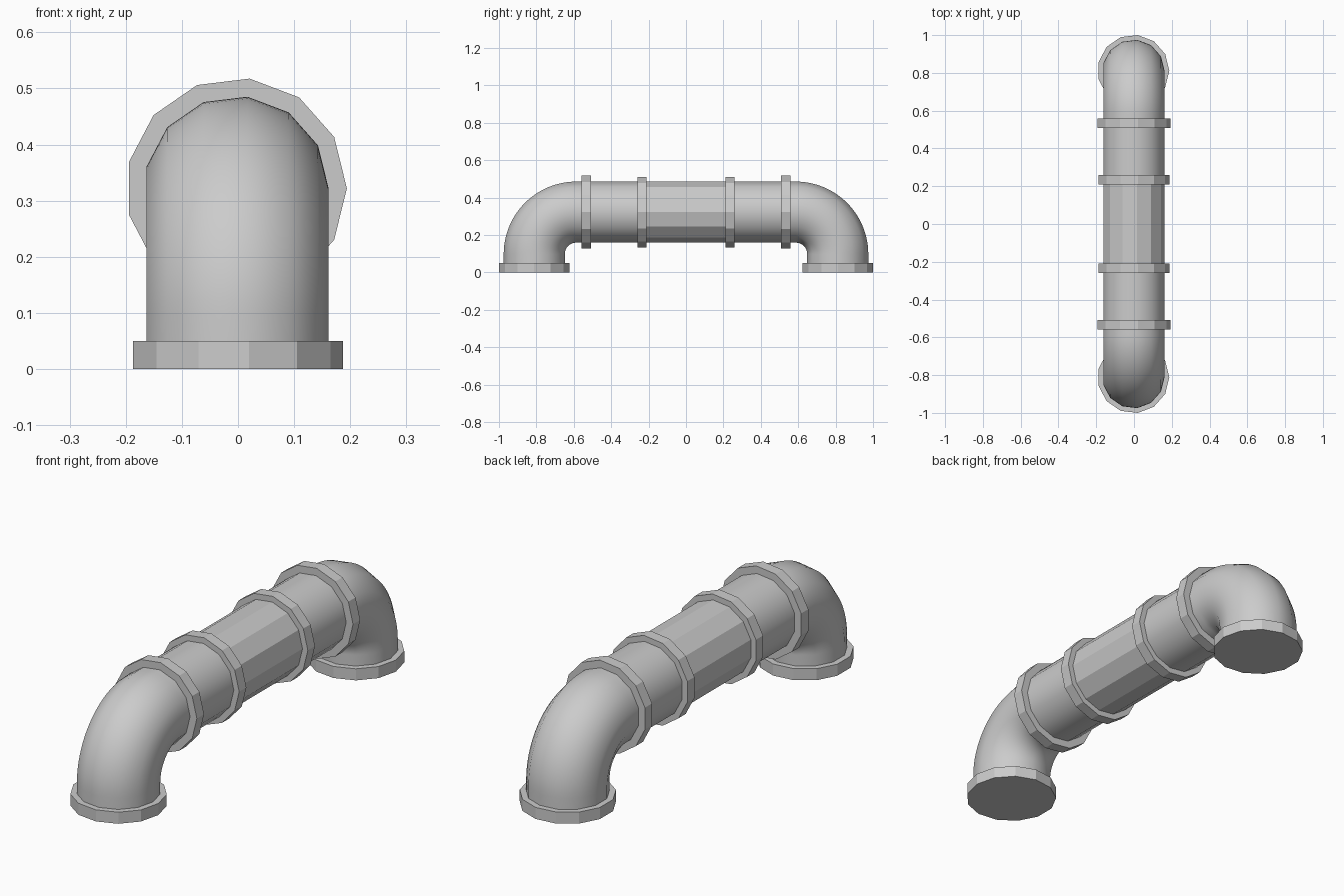
import bpy, bmesh, math

if "Cube" in bpy.data.objects:
    bpy.data.objects.remove(bpy.data.objects["Cube"])

SIDES = 13
CX = -0.003                 # offset that centres the odd-sided outline on x = 0
PIPE_Z, LEG_Y = 0.322, 0.8115
PIPE_R, BEND_R = 0.1645, 0.225


def sweep(name, frames, radius, smooth=False, mirror=True):
    """Loft a 13-sided section through frames (y, z, tilt) and cap both ends."""
    bm = bmesh.new()
    rings = []
    for y, z, tilt in frames:
        ring = []
        for i in range(SIDES):
            a = 2 * math.pi * i / SIDES
            u, v = radius * math.cos(a), radius * math.sin(a)
            ring.append(bm.verts.new((CX + u, y + v * math.sin(tilt), z + v * math.cos(tilt))))
        rings.append(ring)
    for r0, r1 in zip(rings, rings[1:]):
        for i in range(SIDES):
            j = (i + 1) % SIDES
            f = bm.faces.new((r0[i], r0[j], r1[j], r1[i]))
            f.smooth = smooth
    bm.faces.new(rings[0])
    bm.faces.new(rings[-1])
    bmesh.ops.recalc_face_normals(bm, faces=bm.faces[:])
    mesh = bpy.data.meshes.new(name)
    bm.to_mesh(mesh)
    bm.free()
    obj = bpy.data.objects.new(name, mesh)
    bpy.context.collection.objects.link(obj)
    if smooth:
        # keep the end caps crisp
        bpy.ops.object.select_all(action='DESELECT')
        obj.select_set(True)
        bpy.context.view_layer.objects.active = obj
        bpy.ops.object.shade_smooth_by_angle(angle=math.radians(40))
    if mirror:
        m = obj.modifiers.new("Mirror", 'MIRROR')
        m.use_axis = (False, True, False)
        m.use_mirror_merge = False
    return obj


def along_y(y0, y1):
    return [(y0, PIPE_Z, 0), (y1, PIPE_Z, 0)]


# Faceted middle pipe
sweep("middle_pipe", along_y(-0.235, 0.235), PIPE_R, mirror=False)

# Smooth straight pipes on both sides
sweep("side_pipe", along_y(0.235, 0.535), PIPE_R, smooth=True)

# Elbows: short run, quarter bend, short leg to the base
bend_y, bend_z = LEG_Y - BEND_R, PIPE_Z - BEND_R
STEPS = 24
path = [(0.535, PIPE_Z, 0)]
for k in range(STEPS + 1):
    t = math.pi / 2 * k / STEPS
    path.append((bend_y + BEND_R * math.sin(t), bend_z + BEND_R * math.cos(t), t))
path.append((LEG_Y, 0.03, math.pi / 2))
sweep("elbow", path, PIPE_R, smooth=True)

# Coupling rings
sweep("inner_ring", along_y(0.21, 0.259), 0.19)
sweep("outer_ring", along_y(0.509, 0.558), 0.197)

# Base flanges
sweep("base_flange", [(LEG_Y, 0.05, math.pi / 2), (LEG_Y, 0, math.pi / 2)], 0.19)
